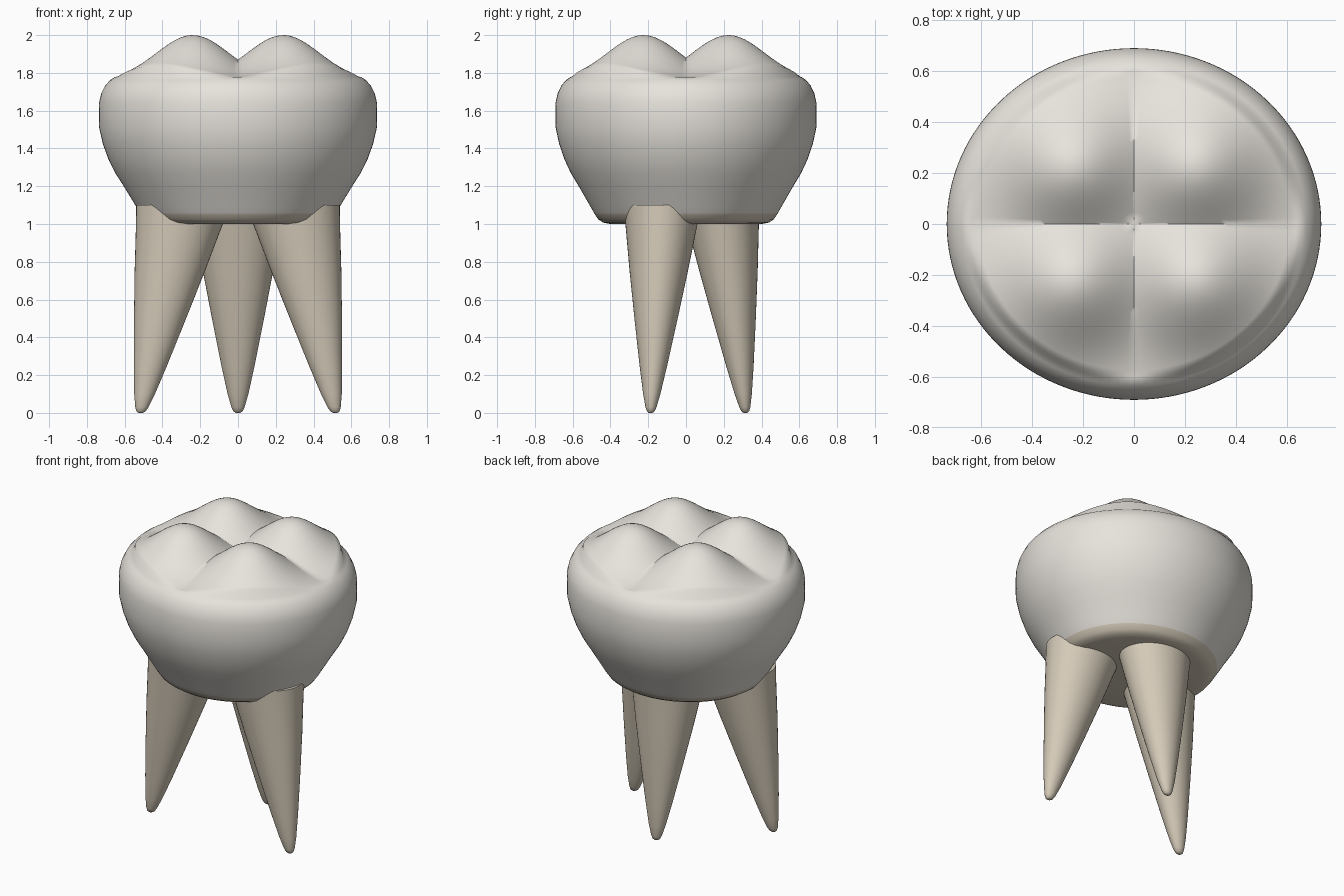
import bpy, bmesh
from math import sin, cos, pi, exp, hypot

if "Cube" in bpy.data.objects:
    bpy.data.objects.remove(bpy.data.objects["Cube"])

SEG = 128


def material(name, rgb):
    m = bpy.data.materials.new(name)
    m.diffuse_color = (*rgb, 1)
    m.use_nodes = True
    m.node_tree.nodes["Principled BSDF"].inputs["Base Color"].default_value = m.diffuse_color
    return m


enamel = material("enamel", (0.80, 0.77, 0.72))
dentine = material("dentine", (0.66, 0.59, 0.48))


def loft(name, rings, mats, smooth=60):
    """Skin a list of point rings and close both ends with a fan."""
    bm = bmesh.new()
    loops = [[bm.verts.new(p) for p in ring] for ring in rings]
    n = len(loops[0])
    for a, b in zip(loops, loops[1:]):
        for i in range(n):
            j = (i + 1) % n
            bm.faces.new((a[i], a[j], b[j], b[i]))
    for loop in (loops[0], loops[-1]):
        f = bm.faces.new(loop)
        bmesh.ops.poke(bm, faces=[f])
    bmesh.ops.recalc_face_normals(bm, faces=bm.faces)
    me = bpy.data.meshes.new(name)
    bm.to_mesh(me)
    bm.free()
    for m in mats:
        me.materials.append(m)
    ob = bpy.data.objects.new(name, me)
    bpy.context.collection.objects.link(ob)
    bpy.context.view_layer.objects.active = ob
    ob.select_set(True)
    bpy.ops.object.shade_smooth_by_angle(angle=smooth * pi / 180)
    ob.select_set(False)
    return ob


def ellipse(cx, cy, z, rx, ry, n=SEG):
    return [(cx + rx * cos(2 * pi * i / n), cy + ry * sin(2 * pi * i / n), z)
            for i in range(n)]


def bite_height(x, y):
    """Four cusps meeting in crossed grooves."""
    d2 = (abs(x) - 0.24) ** 2 + (abs(y) - 0.225) ** 2
    return 1.76 + 0.24 * exp(-d2 / 0.074)


# crown: banded oval wall, rounded lip, then the chewing surface
ASPECT = 0.735 / 0.69
wall = [(0.20, 1.0), (0.40, 1.0), (0.44, 1.008), (0.465, 1.025), (0.485, 1.055),
        (0.505, 1.09), (0.565, 1.195), (0.61, 1.27), (0.645, 1.345), (0.672, 1.425), (0.69, 1.51),
        (0.691, 1.58), (0.69, 1.645), (0.68, 1.69), (0.66, 1.733), (0.635, 1.762),
        (0.612, 1.778)]
rings = [ellipse(0, 0, z, r * ASPECT, r) for r, z in wall]
STEPS = 26
for k in range(STEPS):
    r = 0.598 * (1 - k / STEPS)
    rings.append([(x, y, bite_height(x, y))
                  for x, y, _ in ellipse(0, 0, 0, r * ASPECT, r)])
crown = loft("crown", rings, [enamel, dentine])
for f in crown.data.polygons:      # neck of the crown takes the root colour
    if f.center.z < 1.065:
        f.material_index = 1


# roots: tapering cones that splay outwards to rounded tips
def root(name, top, tip):
    sections = [(0.0, 0.012), (0.008, 0.024), (0.03, 0.035), (0.1, 0.055),
                (0.25, 0.088), (0.5, 0.138), (0.75, 0.186), (1.0, 0.23), (1.1, 0.25)]
    rings = []
    for z, r in sections:
        cx = tip[0] + (top[0] - tip[0]) * z
        cy = tip[1] + (top[1] - tip[1]) * z
        rings.append(ellipse(cx, cy, z, r, r * 0.83, 48))
    loft(name, rings, [dentine])


for side, s in (("left", -1), ("right", 1)):
    root("front_root_" + side, (s * 0.31, -0.13), (s * 0.515, -0.187))
root("back_root", (0, 0.195), (0.0, 0.315))
